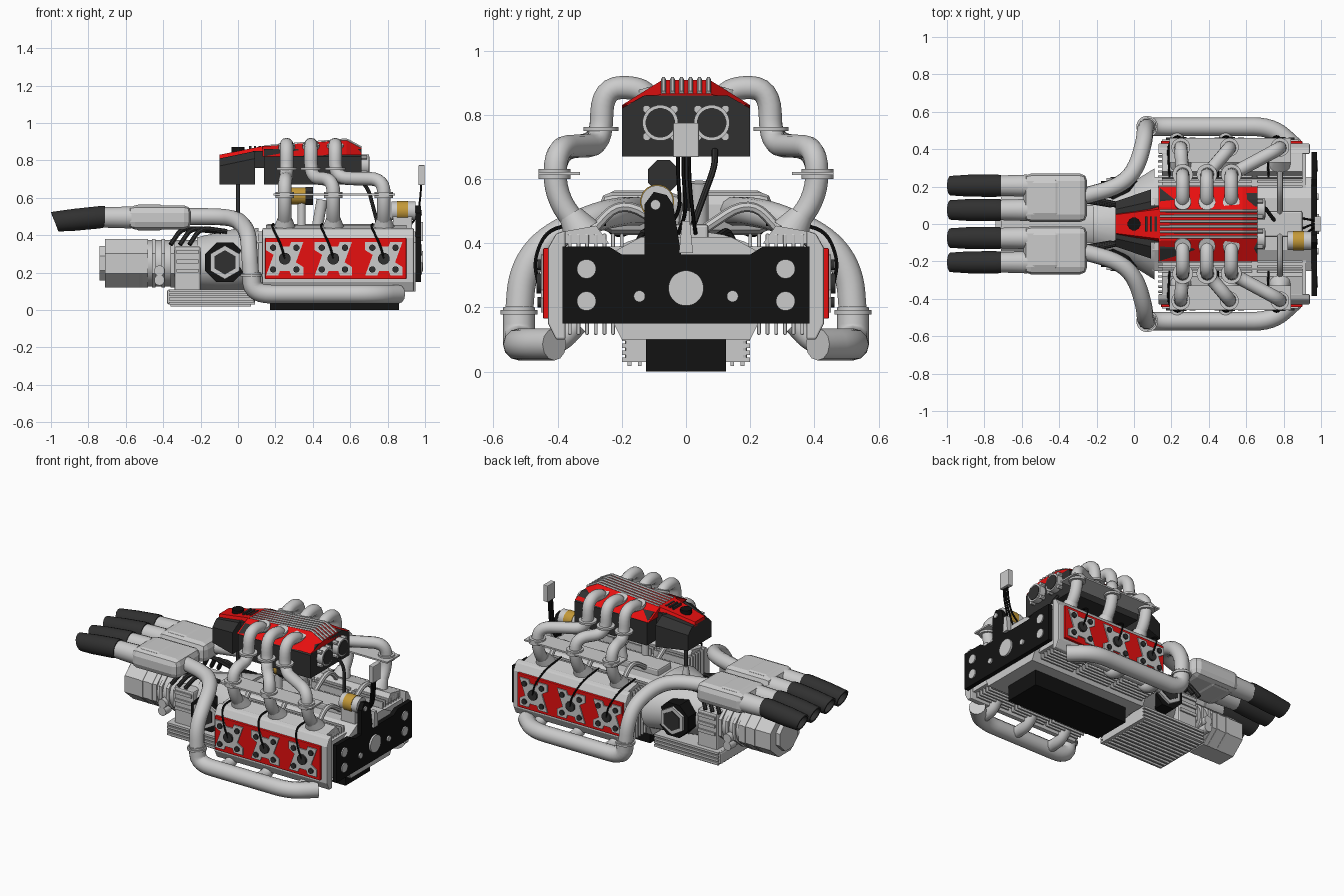
import bpy, bmesh, math
from mathutils import Vector

cube = bpy.data.objects.get("Cube")
if cube:
    bpy.data.objects.remove(cube)


def material(name, r, g, b):
    m = bpy.data.materials.new(name)
    m.use_nodes = True
    m.diffuse_color = (r, g, b, 1)
    m.node_tree.nodes["Principled BSDF"].inputs["Base Color"].default_value = (r, g, b, 1)
    return m


RED = material("red_paint", 0.8, 0.005, 0.005)
BLACK = material("black_metal", 0.006, 0.006, 0.006)
DARK = material("dark_plastic", 0.03, 0.03, 0.03)
YELLOW = material("yellow_metal", 0.55, 0.32, 0.04)


def finish(ob, mat=None, smooth=True):
    if mat:
        ob.data.materials.append(mat)
    if smooth:
        bpy.ops.object.select_all(action='DESELECT')
        ob.select_set(True)
        bpy.context.view_layer.objects.active = ob
        bpy.ops.object.shade_smooth_by_angle(angle=math.radians(35))
    return ob


def loft(name, sections, mat=None, smooth=False, bevel=0):
    """Skin a row of equal-length closed sections and cap both ends."""
    bm = bmesh.new()
    rows = [[bm.verts.new(p) for p in s] for s in sections]
    n = len(rows[0])
    for a, b in zip(rows, rows[1:]):
        for i in range(n):
            bm.faces.new((a[i], a[(i + 1) % n], b[(i + 1) % n], b[i]))
    bm.faces.new(rows[0])
    bm.faces.new(rows[-1])
    bmesh.ops.recalc_face_normals(bm, faces=bm.faces)
    me = bpy.data.meshes.new(name)
    bm.to_mesh(me)
    bm.free()
    ob = bpy.data.objects.new(name, me)
    bpy.context.collection.objects.link(ob)
    if bevel:
        mod = ob.modifiers.new("Bevel", 'BEVEL')
        mod.width, mod.segments = bevel, 2
    return finish(ob, mat, smooth)


def prism(name, outline, x0, x1, mat=None, side=1, bevel=0):
    return loft(name, [[(x, side * y, z) for y, z in outline] for x in (x0, x1)], mat, False, bevel)


def box(name, x0, x1, y0, y1, z0, z1, mat=None, bevel=0):
    return prism(name, [(y0, z0), (y1, z0), (y1, z1), (y0, z1)], x0, x1, mat, 1, bevel)


def cyl(name, a, b, r, mat=None, n=24, r2=None):
    a, b = Vector(a), Vector(b)
    q = (b - a).to_track_quat('Z', 'Y')
    def circle(c, rad):
        angles = [2 * math.pi * (i + 0.5) / n for i in range(n)]
        return [c + q @ Vector((rad * math.cos(t), rad * math.sin(t), 0)) for t in angles]
    return loft(name, [circle(a, r), circle(b, r if r2 is None else r2)], mat, n > 8)


def ring(x, y, z, ry, rz, n=16, slant=0):
    angles = [2 * math.pi * (i + 0.5) / n for i in range(n)]
    return [(x - slant * math.sin(t), y + ry * math.cos(t), z + rz * math.sin(t)) for t in angles]


def tube(name, pts, r, mat=None, turn=0.08, res=4):
    """Round pipe along a path whose corners are rounded off."""
    p = [Vector(v) for v in pts]
    path = [p[0]]
    for a, b, c in zip(p, p[1:], p[2:]):
        u, v = a - b, c - b
        s = b + u.normalized() * min(turn, u.length * 0.5)
        e = b + v.normalized() * min(turn, v.length * 0.5)
        for i in range(7):
            t = i / 6
            q = s * (1 - t) ** 2 + b * 2 * t * (1 - t) + e * t * t
            if (q - path[-1]).length > 1e-4:
                path.append(q)
    path.append(p[-1])
    cu = bpy.data.curves.new(name, 'CURVE')
    cu.dimensions = '3D'
    cu.bevel_depth, cu.bevel_resolution, cu.use_fill_caps = r, res, True
    sp = cu.splines.new('POLY')
    sp.points.add(len(path) - 1)
    for k, q in zip(sp.points, path):
        k.co = (*q, 1)
    ob = bpy.data.objects.new(name, cu)
    bpy.context.collection.objects.link(ob)
    bpy.ops.object.select_all(action='DESELECT')
    ob.select_set(True)
    bpy.context.view_layer.objects.active = ob
    bpy.ops.object.convert(target='MESH')
    return finish(bpy.context.view_layer.objects.active, mat)


# Crankcase, sump and front mounting plate
prism("crankcase", [(-.2, .1), (.2, .1), (.25, .2), (.25, .36), (.14, .42), (-.14, .42), (-.25, .36), (-.25, .2)], .1, .95)
box("crankcase_spine", .15, .9, -.07, .07, .41, .46, None, .01)
box("oil_pan", .17, .86, -.125, .125, 0, .1, BLACK)
for i in range(4):
    z = .03 + .022 * i
    box("sump_rib", -.37, .09, -.2, .2, z, z + .014)
box("sump", -.38, .09, -.19, .19, .03, .11, None, .012)
for i in range(12):
    y = -.176 + .032 * i
    box("sump_floor_rib", -.36, .07, y - .006, y + .006, .018, .035)
half = [(.385, .15), (.385, .39), (.24, .39), (.2, .365)]
tower = [(-.015, .365), (-.04, .52), (-.06, .55), (-.1, .56), (-.13, .52), (-.13, .365)]
prism("mounting_plate", half + tower + [(-y, z) for y, z in reversed(half)], .95, .978, BLACK)
cyl("crank_hub", (.97, 0, .26), (.99, 0, .26), .055)
cyl("tower_bolt", (.97, -.095, .52), (.985, -.095, .52), .016)
for s in (1, -1):
    cyl("plate_boss", (.97, s * .145, .235), (.987, s * .145, .235), .018)
    for z in (.22, .32):
        cyl("plate_bolt", (.97, s * .31, z), (.985, s * .31, z), .03)

# Gearbox and bell housing
cyl("gearbox_flange", (-.74, 0, .25), (-.69, 0, .25), .1, None, 8)
loft("gearbox_tail", [ring(x, 0, .25, .16, .14, 8) for x in (-.71, -.48)])
loft("gearbox_barrel", [ring(x, 0, .25, .145, .125, 24) for x in (-.49, -.2)], None, True)
for x in (-.6, -.53, -.46, -.41, -.36):
    loft("gearbox_rib", [ring(k, 0, .25, .165, .14, 8) for k in (x, x + .02)])
box("gearbox_cradle", -.34, -.2, -.17, .17, .09, .34, None, .01)
for z in (.2, .25, .3):
    box("cradle_rib", -.33, -.21, -.18, .18, z, z + .02)
loft("bell_housing", [ring(-.22, 0, .25, .14, .14, 24), ring(-.05, 0, .26, .2, .17, 24), ring(.11, 0, .27, .3, .17, 24)], None, True)
for s in (1, -1):
    cyl("drive_cup", (-.07, s * .1, .255), (-.07, s * .23, .255), .115, BLACK, 8)
    cyl("drive_hub", (-.07, s * .22, .255), (-.07, s * .245, .255), .09, None, 6)
    cyl("drive_hub_core", (-.07, s * .24, .255), (-.07, s * .25, .255), .065, DARK, 6)
    for z in (.16, .21):
        cyl("gearbox_port", (-.42, s * .12, z), (-.42, s * .18, z), .028)
    for i in range(3):
        x = -.2 - .05 * i
        tube("gearbox_hose", [(-.06 - .03 * i, s * .1, .42), (x, s * .13, .44), (x - .06, s * .17, .35)], .013, DARK, .05, 2)

# Cylinder banks with cooling fins, heads and covers
BORES = (.25, .51, .78)
for s in (1, -1):
    for bx in BORES:
        for i in range(7):
            y = s * (.2 + .027 * i)
            box("cooling_fin", bx - .122, bx + .122, y - .006, y + .006, .115, .43, None, .004)
    box("cylinder_bank", .15, .92, min(s * .15, s * .38), max(s * .15, s * .38), .15, .39)
    prism("cylinder_head", [(.375, .1), (.405, .1), (.43, .15), (.43, .385), (.405, .43), (.375, .44)], .13, .94, None, s, .006)
    prism("intake_ledge", [(.24, .4), (.39, .4), (.39, .435), (.28, .455)], .15, .9, None, s)
    prism("valve_cover", [(.425, .165), (.445, .165), (.445, .385), (.425, .385)], .145, .9, RED, s, .004)
    for bx in BORES:
        w = [(-.1, -.09), (-.035, -.09), (-.025, -.065), (.025, -.065), (.035, -.09), (.1, -.09), (.1, -.045), (.06, -.02)]
        badge = w + [(-u, -v) for u, v in w]
        loft("coil_plate", [[(bx + u, s * y, .275 + v) for u, v in badge] for y in (.44, .452)])
        for dx, dz in ((-.062, .058), (.062, .058), (-.062, -.058), (.062, -.058)):
            cyl("cover_bolt", (bx + dx, s * .45, .275 + dz), (bx + dx, s * .462, .275 + dz), .017, DARK, 12)
        cyl("spark_boss", (bx, s * .45, .275), (bx, s * .465, .275), .032, DARK, 12)
        tube("spark_lead", [(bx, s * .46, .275), (bx - .02, s * .475, .35), (bx - .07, s * .43, .45), (bx - .06, s * .25, .46)], .006, BLACK, .06, 1)
        tube("coolant_arch", [(bx, s * .05, .44), (bx, s * .2, .54), (bx, s * .3, .43)], .016, None, .09, 2)

# Exhaust: ports, collector, silencer and tips
for s in (1, -1):
    for bx in BORES:
        tube("exhaust_port", [(bx - .02, s * .34, .15), (bx - .02, s * .4, .085), (bx - .02, s * .5, .085)], .036)
    tube("exhaust_collector", [(.86, s * .41, .085), (.74, s * .52, .085), (.08, s * .52, .085), (.07, s * .52, .2)], .05, None, .1)
    cyl("collector_flange", (.07, s * .52, .178), (.07, s * .52, .192), .058)
    tube("exhaust_riser", [(.07, s * .52, .18), (.06, s * .51, .31), (.055, s * .44, .41), (.01, s * .29, .48), (-.08, s * .2, .5), (-.3, s * .14, .5)], .045, None, .1)
    box("silencer", -.59, -.25, s * .14 - .13, s * .14 + .13, .43, .56, None, .04)
    box("silencer_shell", -.55, -.4, s * .14 - .1, s * .14 + .1, .425, .565, None, .02)
    for y in (s * .075, s * .205):
        loft("tip_neck", [ring(-.57, y, .495, .06, .06), ring(-.73, y, .495, .055, .055)], None, True)
        steps = ((-.71, .058, 0), (-.74, .061, 0), (-.88, .06, 0), (-.98, .053, .02), (-.98, .043, .018), (-.8, .04, 0))
        loft("exhaust_tip", [ring(x, y, .5 + .03 * (x + .7) / .3, r, r, 16, k) for x, r, k in steps], DARK, True)

# Air box with painted cover
def hood(x, base, z0, top, z1):
    return [(x, -base, z0), (x, base, z0), (x, top, z1), (x, -top, z1)]

def shell(x, w, top):
    half = [(w, .67), (w, top - .04), (w * .65, top)]
    return [(x, y, z) for y, z in half + [(-y, z) for y, z in reversed(half)]]

loft("air_box", [shell(.14, .2, .86), shell(.66, .2, .86)], DARK)
loft("rear_air_box", [shell(-.1, .12, .81), shell(.09, .185, .85)], DARK)
box("air_box_link", .08, .15, -.1, .1, .76, .85, DARK)
loft("cover_tongue", [hood(-.1, .055, .8, .05, .83), hood(.14, .1, .84, .08, .878)], RED)
loft("air_box_cover", [hood(.13, .2, .82, .09, .875), hood(.58, .2, .83, .075, .908), hood(.66, .2, .83, .075, .865)], RED)
cyl("filler_cap", (0, 0, .84), (0, 0, .872), .035, BLACK, 12)
for i in range(6):
    y = -.07 + .028 * i
    tube("cover_stripe", [(.14, y, .874), (.58, y, .911), (.66, y, .868)], .008, None, .01, 1)
for i in range(3):
    box("tongue_vent", .06 + .025 * i, .072 + .025 * i, -.04, .04, .86, .877, DARK)
for s in (1, -1):
    y = s * .08
    cyl("throttle_ring", (.65, y, .775), (.7, y, .775), .056)
    cyl("throttle_bore", (.69, y, .775), (.703, y, .775), .046, DARK)
    for a in range(4):
        t = math.pi * (a + .5) / 2
        c, d = y + .06 * math.cos(t), .775 + .06 * math.sin(t)
        cyl("throttle_lug", (.65, c, d), (.69, c, d), .013, None, 8)

# Intake runners
for s in (1, -1):
    box("runner_plate", .19, .84, min(s * .33, s * .46), max(s * .33, s * .46), .612, .622)
    for x1, x2 in zip((.26, .39, .52), (.25, .51, .78)):
        tube("intake_runner", [(x1, s * .11, .84), (x1, s * .14, .885), (x1, s * .26, .885), (x1, s * .265, .705), (x2, s * .405, .7), (x2, s * .41, .55), (x2, s * .32, .43)], .036)
        cyl("runner_collar", (x1, s * .11, .85), (x1, s * .12, .885), .045)
        cyl("upper_flange", (x1, s * .265, .75), (x1, s * .265, .762), .055)
        cyl("lower_flange", (x2, s * .41, .6), (x2, s * .41, .632), .05)
        cyl("runner_foot", (x2, s * .325, .435), (x2, s * .36, .49), .06, None, 24, .038)

# Ancillaries between the banks
cyl("ignition_coil", (.28, -.07, .61), (.37, -.07, .61), .045, YELLOW)
cyl("ignition_coil_cap", (.36, -.07, .61), (.4, -.07, .61), .053, DARK, 8)
cyl("coil_stand", (.34, -.07, .43), (.34, -.07, .6), .022)
cyl("distributor", (.42, .04, .42), (.45, .04, .59), .03)
cyl("alternator", (.82, -.09, .53), (.95, -.09, .53), .05)
cyl("alternator_band", (.85, -.09, .53), (.91, -.09, .53), .053, YELLOW)
box("alternator_foot", .83, .93, -.13, -.05, .4, .5)
cyl("rear_stay", (0, 0, .44), (0, 0, .68), .012, DARK, 12)
cyl("rear_stay_foot", (0, 0, .4), (0, 0, .5), .03, None, 12, .015)
box("control_unit", .965, .998, -.04, .04, .668, .775, None, .004)
prism("control_bracket", [(-.022, .37), (.022, .37), (.012, .47), (-.012, .47)], .96, .99)
for y in (-.025, -.008, .01):
    tube("control_cable", [(.98, y, .68), (.975, y, .6), (.96, y + .01, .5), (.9, y * 3, .43)], .006, BLACK, .06, 1)
tube("air_box_cable", [(.66, .09, .69), (.7, .09, .64), (.72, .06, .56), (.75, .02, .45)], .01, DARK, .06, 2)
